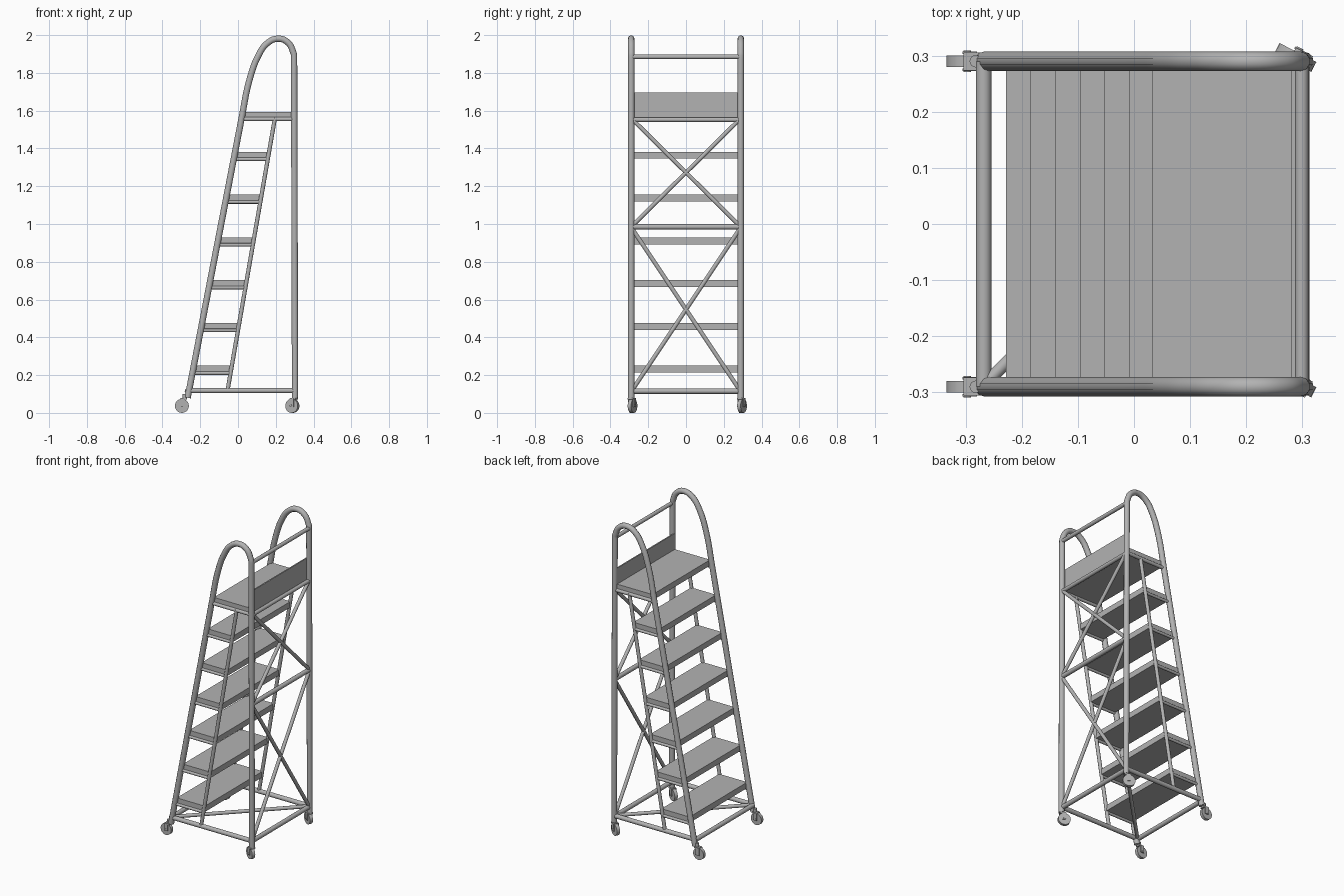
import bpy, math
from mathutils import Vector, Matrix

if "Cube" in bpy.data.objects:
    bpy.data.objects.remove(bpy.data.objects["Cube"], do_unlink=True)

# One grey painted metal
grey = bpy.data.materials.new("grey_metal")
grey.use_nodes = True
grey.diffuse_color = (0.45, 0.45, 0.45, 1)
grey.node_tree.nodes["Principled BSDF"].inputs["Base Color"].default_value = (0.45, 0.45, 0.45, 1)


def finish(name, smooth=True):
    ob = bpy.context.object
    ob.name = name
    ob.data.materials.append(grey)
    if smooth:
        bpy.ops.object.shade_smooth_by_angle(angle=math.radians(40))
    return ob


def tube(name, a, b, r, sides=16):
    a, b = Vector(a), Vector(b)
    bpy.ops.mesh.primitive_cylinder_add(vertices=sides, radius=r, depth=(b - a).length)
    ob = finish(name)
    ob.matrix_world = Matrix.Translation((a + b) / 2) @ (b - a).to_track_quat('Z', 'Y').to_matrix().to_4x4()
    return ob


def box(name, x0, x1, y0, y1, z0, z1):
    bpy.ops.mesh.primitive_cube_add(size=1, location=((x0 + x1) / 2, (y0 + y1) / 2, (z0 + z1) / 2))
    bpy.context.object.scale = (x1 - x0, y1 - y0, z1 - z0)
    return finish(name, False)


def rail_x(z):
    return -0.285 + 0.193 * z + 0.003


def stringer_x(z):
    return -0.076 + 0.174 * z


# Handrail hoop: slanted front leg, rounded top, upright back post
def hoop(name, y):
    cu = bpy.data.curves.new(name, 'CURVE')
    cu.dimensions = '3D'
    cu.bevel_depth = 0.0175
    cu.bevel_resolution = 3
    cu.use_fill_caps = True
    cu.resolution_u = 5
    pts = [(rail_x(0.08), 0.08), (rail_x(1.58), 1.58), (0.06, 1.76), (0.108, 1.892),
           (0.155, 1.957), (0.21, 1.981), (0.262, 1.963), (0.29, 1.915), (0.297, 1.85), (0.302, 0.08)]
    sp = cu.splines.new('BEZIER')
    sp.bezier_points.add(len(pts) - 1)
    for i, (bp, (x, z)) in enumerate(zip(sp.bezier_points, pts)):
        bp.co = (x, y, z)
        bp.handle_left_type = bp.handle_right_type = 'AUTO'
        if i in (0, 1):
            bp.handle_right_type = 'VECTOR' if i == 0 else 'ALIGNED'
        if i >= len(pts) - 2:
            bp.handle_left_type = 'VECTOR' if i == len(pts) - 1 else 'ALIGNED'
    # Straight legs: handles follow the leg direction
    for i, j in ((1, 0), (len(pts) - 2, len(pts) - 1)):
        p, q = sp.bezier_points[i], sp.bezier_points[j]
        d = (p.co - q.co).normalized() * 0.06
        first = i == 1
        p.handle_left_type = p.handle_right_type = 'FREE'
        p.handle_left = p.co - d if first else p.co + d
        p.handle_right = p.co + d if first else p.co - d
    ob = bpy.data.objects.new(name, cu)
    bpy.context.collection.objects.link(ob)
    bpy.ops.object.select_all(action='DESELECT')
    ob.select_set(True)
    bpy.context.view_layer.objects.active = ob
    bpy.ops.object.convert(target='MESH')
    finish(name)


# Swivel caster: stem, fork, axle and wheel trailing behind the stem
def caster(name, x, y, angle):
    place = Matrix.Translation((x, y, 0)) @ Matrix.Rotation(angle, 4, 'Z')
    parts = [tube(name + "_stem", (0, 0, 0.07), (0, 0, 0.10), 0.011),
             box(name + "_fork_crown", -0.022, 0.012, -0.016, 0.016, 0.070, 0.078),
             tube(name + "_axle", (-0.015, -0.019, 0.037), (-0.015, 0.019, 0.037), 0.007, 10),
             tube(name + "_wheel", (-0.015, -0.010, 0.037), (-0.015, 0.010, 0.037), 0.037, 24)]
    for s in (-1, 1):
        parts.append(box(name + "_fork_plate", -0.024, 0.002, s * 0.015 - 0.002, s * 0.015 + 0.002, 0.03, 0.075))
    bpy.context.view_layer.update()
    for p in parts:
        p.matrix_world = place @ p.matrix_world


step_tops = [0.25 + 0.2265 * i for i in range(6)]
Y = 0.29

# Side frames
for side, s in (("right", -1), ("left", 1)):
    y = s * Y
    hoop(side + "_handrail", y)
    tube(side + "_stringer", (stringer_x(0.12), y, 0.12), (stringer_x(1.56), y, 1.56), 0.011)
    tube(side + "_base_bar", (rail_x(0.12), y, 0.118), (0.30, y, 0.118), 0.014)
    tube(side + "_platform_bar", (rail_x(1.555), y, 1.555), (0.297, y, 1.555), 0.011)
    for top in step_tops:
        z = top - 0.04
        tube(side + "_step_bar", (rail_x(z), y, z), (stringer_x(z), y, z), 0.009, 12)
    caster(side + "_front_caster", -0.282, y, 0)
    caster(side + "_back_caster", 0.301, y, math.radians(-27))

# Steps and platform
for top in step_tops:
    x0 = rail_x(top) + 0.006
    box("step", x0, stringer_x(top) + 0.002, -Y, Y, top - 0.037, top)
box("platform", 0.033, 0.287, -Y, Y, 1.557, 1.594)
box("toe_board", 0.281, 0.289, -Y, Y, 1.557, 1.695)

# Cross bars at front and back
tube("front_base_bar", (-0.268, -Y, 0.115), (-0.268, Y, 0.115), 0.014)
for name, z, r in (("back_base_bar", 0.115, 0.014), ("back_middle_bar", 0.985, 0.014),
                   ("back_platform_bar", 1.552, 0.012), ("back_guard_bar", 1.885, 0.012)):
    tube(name, (0.299, -Y, z), (0.299, Y, z), r)

# Diagonal braces on the back and across the base
for s in (-1, 1):
    tube("back_lower_brace", (0.299, s * 0.285, 0.12), (0.299, -s * 0.285, 0.975), 0.011)
    tube("back_upper_brace", (0.299, s * 0.285, 0.99), (0.299, -s * 0.285, 1.555), 0.011)
tube("base_brace", (-0.265, -0.285, 0.118), (0.298, 0.285, 0.118), 0.011)
